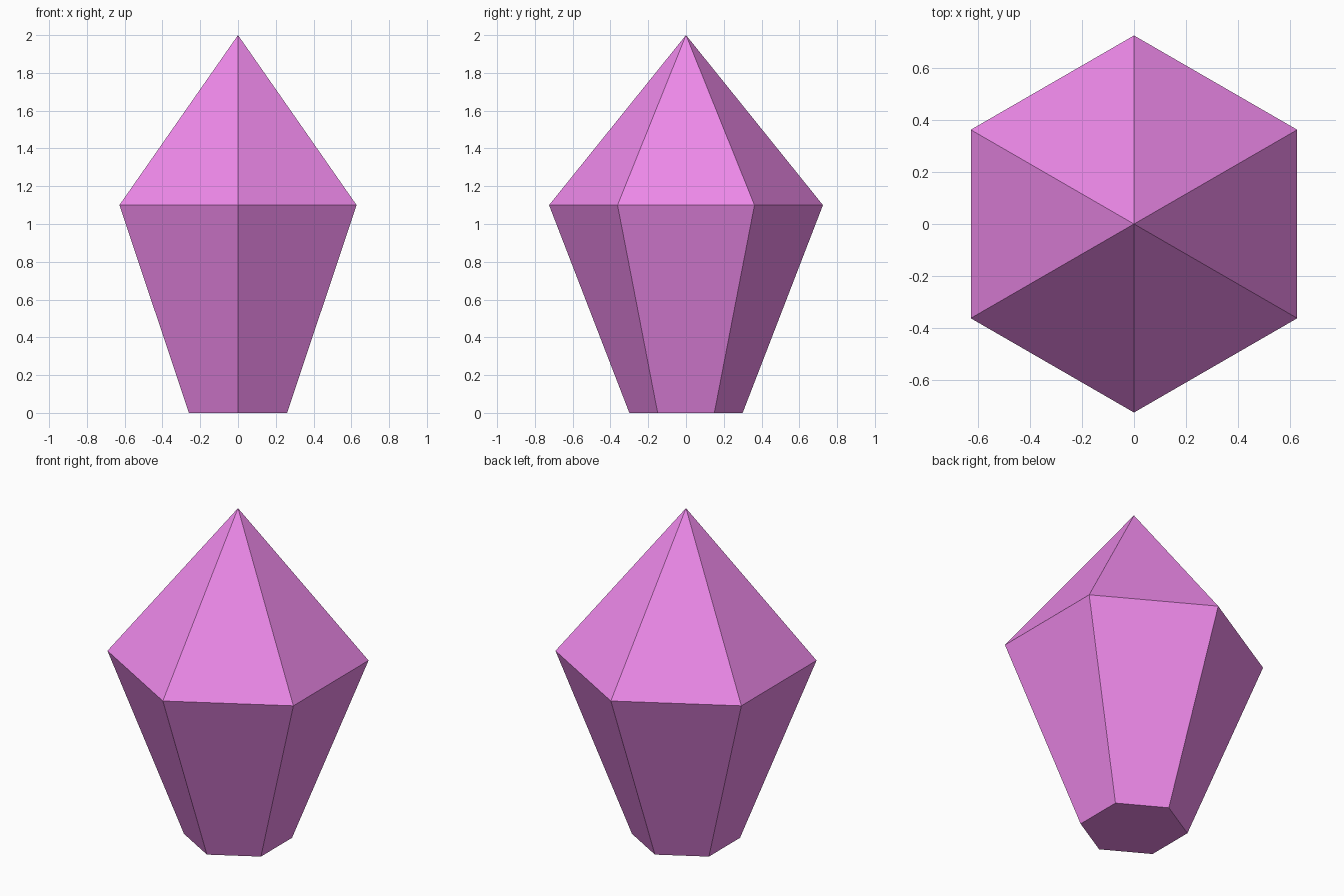
import bpy, bmesh
from math import sin, cos, pi

if "Cube" in bpy.data.objects:
    bpy.data.objects.remove(bpy.data.objects["Cube"])

SIDES = 6

# Crystal: narrow flat base, wide girdle, pointed tip
bm = bmesh.new()

def ring(radius, z):
    return [bm.verts.new((radius * cos(pi / 2 + 2 * pi * i / SIDES),
                          radius * sin(pi / 2 + 2 * pi * i / SIDES), z))
            for i in range(SIDES)]

base = ring(0.30, 0.0)
girdle = ring(0.725, 1.10)
tip = bm.verts.new((0, 0, 2.0))

bm.faces.new(base[::-1])
for i in range(SIDES):
    j = (i + 1) % SIDES
    bm.faces.new((base[i], base[j], girdle[j], girdle[i]))
    bm.faces.new((girdle[i], girdle[j], tip))
bmesh.ops.recalc_face_normals(bm, faces=bm.faces[:])

mesh = bpy.data.meshes.new("crystal")
bm.to_mesh(mesh)
bm.free()
crystal = bpy.data.objects.new("crystal", mesh)
bpy.context.collection.objects.link(crystal)

# Magenta gem colour
mat = bpy.data.materials.new("magenta_gem")
mat.diffuse_color = (0.85, 0.25, 0.82, 1)
mat.use_nodes = True
mat.node_tree.nodes["Principled BSDF"].inputs["Base Color"].default_value = mat.diffuse_color
mesh.materials.append(mat)
